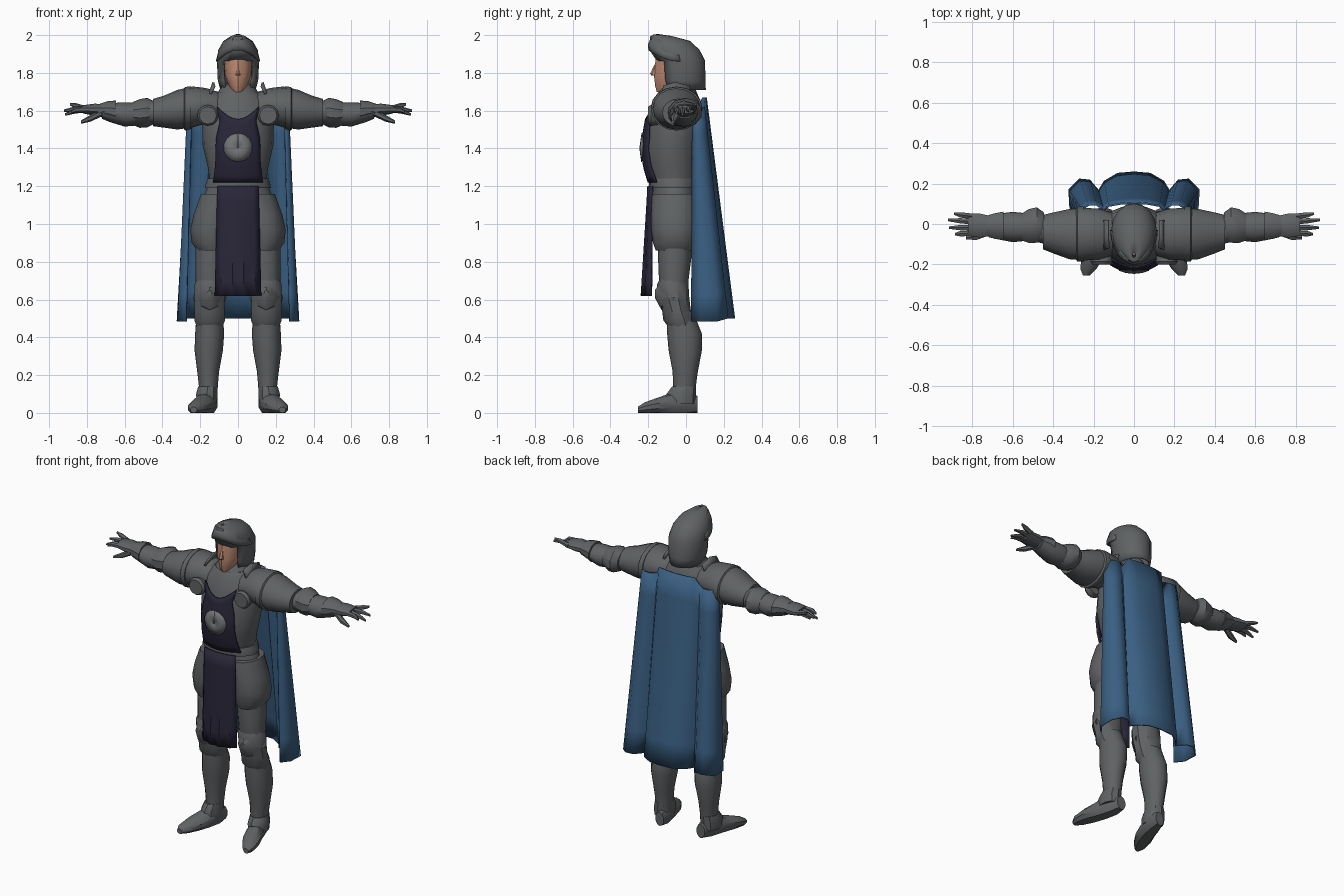
import bpy, bmesh, math
from mathutils import Vector


def material(name, rgb):
    m = bpy.data.materials.new(name)
    m.diffuse_color = (*rgb, 1)
    return m


STEEL = material("steel", (0.115, 0.122, 0.126))
BLUE = material("cape blue", (0.042, 0.115, 0.225))
CLOTH = material("dark violet cloth", (0.022, 0.019, 0.04))
SKIN = material("skin", (0.52, 0.26, 0.17))
PALE = material("emblem grey", (0.17, 0.175, 0.18))


def finish(name, bm, mat, mirror=False, thick=0, angle=35):
    bmesh.ops.recalc_face_normals(bm, faces=bm.faces)
    me = bpy.data.meshes.new(name)
    bm.to_mesh(me)
    bm.free()
    me.materials.append(mat)
    me.polygons.foreach_set("use_smooth", [True] * len(me.polygons))
    me.set_sharp_from_angle(angle=math.radians(angle))
    ob = bpy.data.objects.new(name, me)
    bpy.context.collection.objects.link(ob)
    if thick:
        s = ob.modifiers.new("thickness", 'SOLIDIFY')
        s.thickness = thick
        s.offset = 0
    if mirror:
        ob.modifiers.new("mirror", 'MIRROR').use_mirror_merge = False
    return ob


def loft(name, axis, rings, mat=STEEL, n=12, mirror=False, caps=True, thick=0, skip=None):
    """Skin elliptical rings (position on axis, two centres, two radii)."""
    bm = bmesh.new()
    loops = []
    for p, c1, c2, r1, r2 in rings:
        loop = []
        for i in range(n):
            a = 2 * math.pi * i / n
            u, v = c1 + r1 * math.sin(a), c2 - r2 * math.cos(a)
            co = {'x': (p, u, v), 'y': (u, p, v), 'z': (u, v, p)}[axis]
            loop.append(bm.verts.new((co[0], co[1], max(co[2], 0))))
        loops.append(loop)
    for k in range(len(loops) - 1):
        for i in range(n):
            if skip and skip(k, i):
                continue
            j = (i + 1) % n
            bm.faces.new((loops[k][i], loops[k][j], loops[k + 1][j], loops[k + 1][i]))
    if caps:
        bm.faces.new(loops[0])
        bm.faces.new(loops[-1])
    return finish(name, bm, mat, mirror, thick)


def sheet(name, rows, mat, thick=0.01, mirror=False, angle=35):
    """Skin rows of points into an open sheet."""
    bm = bmesh.new()
    vs = [[bm.verts.new(p) for p in row] for row in rows]
    for r, s in zip(vs, vs[1:]):
        for i in range(len(r) - 1):
            bm.faces.new((r[i], r[i + 1], s[i + 1], s[i]))
    return finish(name, bm, mat, mirror, thick, angle)


def lerp(table, t):
    """Piecewise linear lookup in (key, value) pairs with rising keys."""
    if t <= table[0][0]:
        return table[0][1]
    for (a, p), (b, q) in zip(table, table[1:]):
        if t <= b:
            return p + (q - p) * (t - a) / (b - a)
    return table[-1][1]


# Torso armour, belt and hips
loft("breastplate", 'z', [(1.19, 0, -.06, .145, .115), (1.3, 0, -.07, .16, .14),
     (1.42, 0, -.07, .188, .15), (1.55, 0, -.055, .19, .147),
     (1.65, 0, -.05, .17, .128), (1.7, 0, -.045, .11, .1)], n=20)
loft("belt", 'z', [(1.19, 0, -.065, .175, .128), (1.215, 0, -.065, .17, .132),
     (1.24, 0, -.065, .16, .128)], n=20)
loft("hip_skirt", 'z', [(1.22, 0, -.06, .15, .115), (1.12, 0, -.06, .195, .12),
     (1.0, 0, -.06, .21, .118), (.92, 0, -.06, .19, .105)], n=20)
loft("tasset", 'z', [(1.16, .11, -.06, .085, .118), (1.05, .13, -.06, .105, .125),
     (.97, .14, -.06, .113, .124), (.9, .145, -.06, .1, .115),
     (.86, .14, -.06, .075, .1)], mirror=True)
loft("gorget", 'z', [(1.66, 0, -.05, .13, .115), (1.7, 0, -.045, .105, .1),
     (1.74, 0, -.035, .08, .08)], n=16)
sheet("neck_guard", [[(.15, -.13, 1.68), (.15, -.06, 1.69), (.15, .02, 1.68)],
      [(.125, -.12, 1.73), (.13, -.06, 1.75), (.13, .02, 1.73)]], STEEL, .012, True)

# Arms
loft("pauldron", 'x', [(.09, -.05, 1.61, .1, .085), (.17, -.05, 1.625, .125, .095),
     (.24, -.05, 1.62, .13, .108), (.32, -.05, 1.605, .124, .105),
     (.39, -.045, 1.595, .104, .085), (.45, -.04, 1.59, .085, .072)], n=16, mirror=True)
loft("shoulder_lame", 'x', [(.25, -.05, 1.615, .137, .113), (.28, -.05, 1.61, .136, .116),
     (.29, -.05, 1.61, .122, .1)], n=16, mirror=True)
loft("armpit_disc", 'y', [(-.2, .16, 1.575, .046, .046), (-.185, .16, 1.575, .056, .056),
     (-.15, .16, 1.575, .05, .05)], n=12, mirror=True)
loft("upper_arm", 'x', [(.42, -.035, 1.59, .068, .06), (.5, -.02, 1.588, .065, .06)], mirror=True)
loft("elbow_guard", 'x', [(.445, -.01, 1.59, .07, .06), (.48, -.005, 1.59, .092, .078),
     (.52, -.01, 1.585, .088, .076), (.555, -.015, 1.585, .07, .062)], n=10, mirror=True)
loft("forearm_guard", 'x', [(.53, -.015, 1.582, .068, .06), (.6, -.015, 1.58, .075, .064),
     (.68, -.012, 1.59, .062, .05), (.72, -.01, 1.597, .055, .04)], mirror=True)
loft("gauntlet_cuff", 'x', [(.645, -.01, 1.592, .075, .062), (.69, -.01, 1.6, .066, .05),
     (.73, -.01, 1.603, .052, .034)], n=10, mirror=True)
loft("palm", 'x', [(.7, -.01, 1.602, .05, .033), (.76, -.008, 1.605, .062, .032),
     (.82, -.004, 1.607, .058, .022)], n=10, mirror=True)
for k, (y0, y1, z1, x1) in enumerate([(-.046, -.05, 1.59, .885), (-.018, -.018, 1.58, .915),
                                      (.012, .02, 1.6, .92), (.038, .052, 1.635, .89)]):
    loft(f"finger_{k + 1}", 'x', [(.8, y0, 1.607, .016, .016),
         (.86, (y0 + y1) / 2, (1.618 + z1) / 2, .015, .014),
         (x1, y1, z1, .007, .007)], n=6, mirror=True)
loft("thumb", 'x', [(.72, -.04, 1.59, .02, .02), (.78, -.062, 1.56, .02, .018),
     (.83, -.068, 1.54, .009, .009)], n=6, mirror=True)

# Legs
loft("thigh_plate", 'z', [(.95, .125, -.06, .095, .09), (.82, .14, -.06, .086, .088),
     (.7, .145, -.065, .08, .078), (.6, .148, -.06, .07, .07)], mirror=True)
loft("knee_guard", 'z', [(.72, .145, -.07, .07, .065), (.68, .147, -.07, .088, .083),
     (.6, .15, -.065, .084, .083), (.54, .15, -.05, .083, .076),
     (.49, .15, -.035, .085, .085), (.45, .15, -.02, .07, .07)], n=10, mirror=True)
loft("knee_point", 'y', [(-.165, .15, .63, .012, .02), (-.13, .15, .62, .06, .075),
     (-.06, .15, .61, .09, .085)], n=8, mirror=True)
loft("greave", 'z', [(.54, .15, -.035, .068, .07), (.42, .15, -.008, .077, .092),
     (.33, .155, -.004, .075, .088), (.22, .158, -.004, .058, .067),
     (.14, .157, -.008, .05, .06), (.05, .155, -.01, .045, .055)], mirror=True)
loft("ankle_guard", 'z', [(.14, .16, -.01, .053, .064), (.1, .165, -.025, .06, .078),
     (.05, .165, -.025, .056, .075)], n=10, mirror=True)
loft("foot", 'y', [(.06, .145, .045, .03, .045), (0, .155, .05, .048, .065),
     (-.08, .175, .045, .055, .06), (-.16, .203, .035, .058, .042),
     (-.22, .225, .025, .043, .03), (-.255, .235, .016, .018, .016)], n=10, mirror=True)

# Head: face, nose, open helmet and peaked brow
loft("face", 'z', [(1.7, 0, -.11, .025, .045), (1.73, 0, -.09, .05, .073),
     (1.79, 0, -.08, .07, .09), (1.88, 0, -.07, .078, .09)], SKIN)
loft("nose", 'z', [(1.785, 0, -.165, .014, .018), (1.795, 0, -.17, .014, .02),
     (1.845, 0, -.155, .007, .012)], SKIN, n=6)
loft("helmet", 'z', [(1.71, 0, -.01, .088, .11), (1.76, 0, -.022, .102, .12),
     (1.865, 0, -.027, .107, .123), (1.92, 0, -.06, .1, .127), (1.965, 0, -.085, .074, .103),
     (1.99, 0, -.13, .036, .055), (2.0, 0, -.155, .008, .012)], n=16, thick=.01,
     caps=False, skip=lambda k, i: k < 2 and (i < 2 or i > 13))
brow = [math.radians(a) for a in range(-90, 91, 15)]
sheet("helmet_brow", [
    [(.114 * math.sin(a), -.03 - .165 * math.cos(a), 1.86 + .06 * math.cos(a) ** 2) for a in brow],
    [(.106 * math.sin(a), -.035 - .163 * math.cos(a), 1.89 + .06 * math.cos(a) ** 2) for a in brow],
    [(.08 * math.sin(a), -.06 - .12 * math.cos(a), 1.945 + .045 * math.cos(a)) for a in brow]],
    STEEL, .008)

# Tabard: chest panel with a notched collar, emblem, hanging panel
CHEST_Y = [(1.22, -.198), (1.3, -.222), (1.4, -.236), (1.5, -.222), (1.62, -.2)]
CHEST_W = [(1.22, .13), (1.32, .118), (1.45, .115), (1.54, .095), (1.62, .11)]


def chest_point(x, z, lift=0):
    return (x, lerp(CHEST_Y, z) + 2.5 * x * x - lift, z)


rows = []
for k in range(11):
    row = []
    for i in range(-5, 6):
        top = 1.555 + .065 * (abs(i) / 5) ** 2
        z = 1.22 + (top - 1.22) * k / 10
        row.append(chest_point(lerp(CHEST_W, z) * i / 5, z))
    rows.append(row)
sheet("tabard_chest", rows, CLOTH, .01)
sheet("tabard_emblem", [[chest_point(r * math.sin(a), 1.405 + r * math.cos(a), .009)
      for a in [math.tau * i / 14 for i in range(15)]] for r in (.004, .04, .076)], PALE, .004)
rows = []
for k in range(8):
    t = k / 7
    rows.append([((.108 + .012 * t) * i / 4, -.2 - .032 * t
                  + (1.6 + 2 * t) * (.11 * i / 4) ** 2
                  + .006 * t * math.cos(i * math.pi), 1.2 - .58 * t) for i in range(-4, 5)])
sheet("tabard_skirt", rows, CLOTH, .01)

# Cape: folded outline that widens from shoulders to hem
TOP = [(0, .105), (.07, .1), (.125, .09), (.15, .07), (.185, .095),
       (.225, .095), (.255, .075), (.265, .05), (.245, .035)]
HEM = [(0, .255), (.08, .248), (.145, .21), (.175, .165), (.22, .215),
       (.27, .22), (.32, .17), (.315, .08), (.275, .03)]
rows = []
for k in range(9):
    t = k / 8
    half = []
    for i, ((x0, y0), (x1, y1)) in enumerate(zip(TOP, HEM)):
        z0 = 1.67 if i < 3 else 1.62
        half.append(Vector((x0 + (x1 - x0) * t, y0 + (y1 - y0) * t,
                            z0 + (.5 - .015 * (i > 5) - z0) * t)))
    rows.append([Vector((-p.x, p.y, p.z)) for p in half[:0:-1]] + half)
sheet("cape", rows, BLUE, .01, angle=60)
